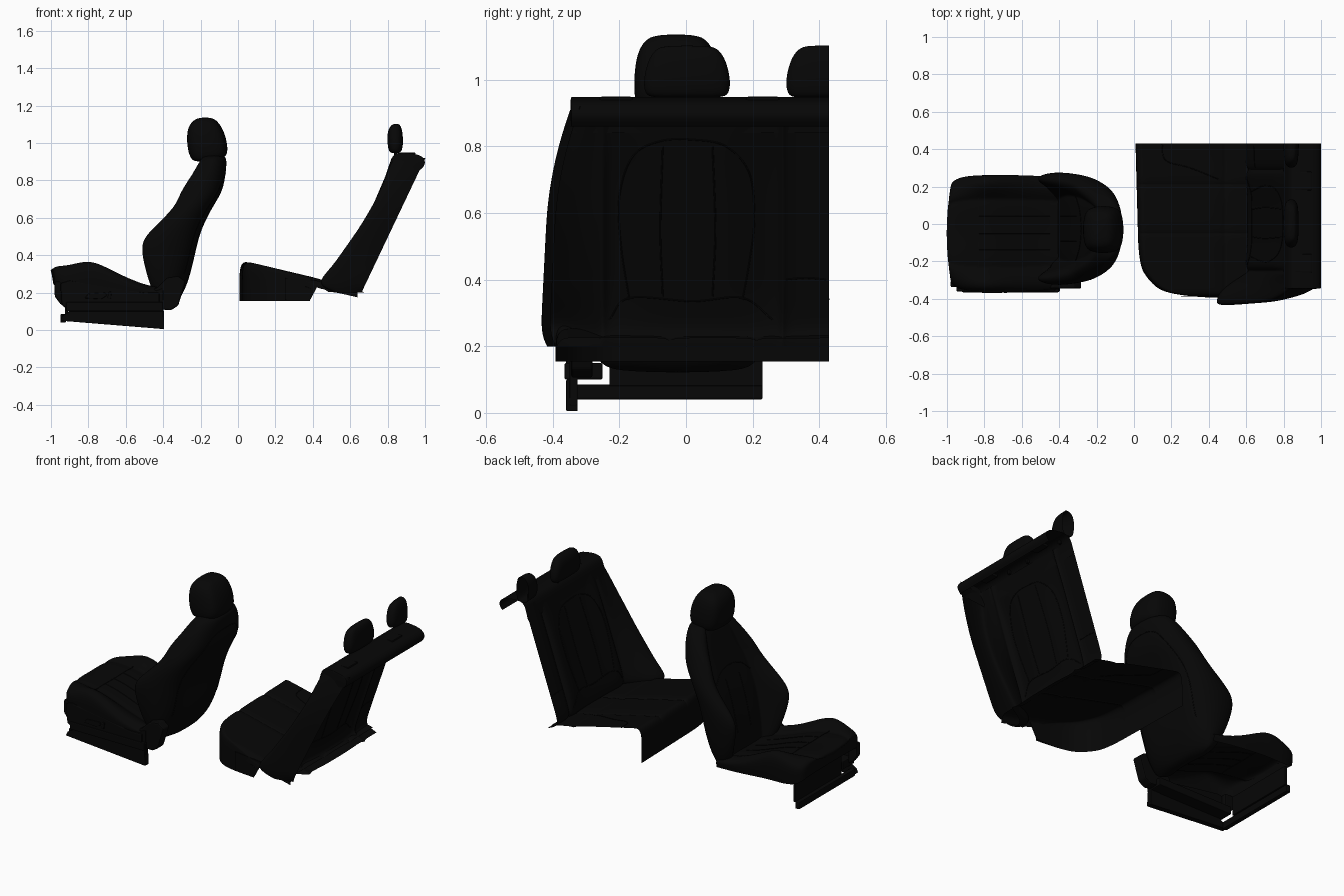
import bpy, bmesh, math
from mathutils import Vector
from mathutils.bvhtree import BVHTree

if "Cube" in bpy.data.objects:
    bpy.data.objects.remove(bpy.data.objects["Cube"])

mat = bpy.data.materials.new("black_leather")
mat.diffuse_color = (0.002, 0.002, 0.002, 1)
mat.use_nodes = True
mat.node_tree.nodes["Principled BSDF"].inputs["Base Color"].default_value = mat.diffuse_color


def finish(name, bm, sub=0, bevel=0):
    bmesh.ops.recalc_face_normals(bm, faces=bm.faces)
    me = bpy.data.meshes.new(name)
    bm.to_mesh(me)
    bm.free()
    ob = bpy.data.objects.new(name, me)
    bpy.context.collection.objects.link(ob)
    me.materials.append(mat)
    for p in me.polygons:
        p.use_smooth = sub > 0
    if sub:
        m = ob.modifiers.new("smooth", 'SUBSURF')
        m.levels = m.render_levels = sub
        m.boundary_smooth = 'PRESERVE_CORNERS'
    if bevel:
        m = ob.modifiers.new("bevel", 'BEVEL')
        m.width, m.segments = bevel, 2
    return ob


def loft(name, rows, closed=False, cap0=False, cap1=False, cut_y=None):
    bm = bmesh.new()
    vs = [[bm.verts.new(p) for p in r] for r in rows]
    n = len(vs[0])
    for a, b in zip(vs, vs[1:]):
        for i in range(n if closed else n - 1):
            j = (i + 1) % n
            bm.faces.new((a[i], a[j], b[j], b[i]))
    if cap0:
        bm.faces.new(vs[0])
    if cap1:
        bm.faces.new(vs[-1])
    if cut_y is not None:
        bmesh.ops.bisect_plane(bm, geom=bm.verts[:] + bm.edges[:] + bm.faces[:],
                               plane_co=(0, cut_y, 0), plane_no=(0, 1, 0), clear_outer=True)
    return finish(name, bm, 2)


def prism(name, pts, y0, y1, bevel=0.008):
    bm = bmesh.new()
    a = [bm.verts.new((x, y0, z)) for x, z in pts]
    b = [bm.verts.new((x, y1, z)) for x, z in pts]
    bm.faces.new(a)
    bm.faces.new(b)
    for i in range(len(pts)):
        j = (i + 1) % len(pts)
        bm.faces.new((a[i], a[j], b[j], b[i]))
    return finish(name, bm, 0, bevel)


def box(name, x0, x1, y0, y1, z0, z1, bevel=0.006):
    return prism(name, [(x0, z0), (x1, z0), (x1, z1), (x0, z1)], y0, y1, bevel)


def lerp(table, t):
    for (a, va), (b, vb) in zip(table, table[1:]):
        if t <= b:
            return va + (vb - va) * (t - a) / (b - a)
    return table[-1][1]


def seam(name, target, pts, axis):
    """Stitched piping projected onto a surface along an axis direction."""
    tree = BVHTree.FromObject(target, bpy.context.evaluated_depsgraph_get())
    P = [Vector(p) for p in pts]
    P = [2 * P[0] - P[1]] + P + [2 * P[-1] - P[-2]]
    path = []
    for k in range(1, len(P) - 2):
        a, b, c, d = P[k - 1:k + 3]
        for s in range(9):
            t = s / 8
            q = 0.5 * (2*b + (c - a)*t + (2*a - 5*b + 4*c - d)*t*t + (3*b - a - 3*c + d)*t**3)
            hit = tree.ray_cast(q - Vector(axis) * 3, Vector(axis))[0]
            if hit:
                path.append(hit)
    if len(path) < 2:
        return
    cu = bpy.data.curves.new(name, 'CURVE')
    cu.dimensions = '3D'
    cu.bevel_depth, cu.bevel_resolution = 0.0025, 1
    sp = cu.splines.new('POLY')
    sp.points.add(len(path) - 1)
    for p, q in zip(sp.points, path):
        p.co = (*q, 1)
    cu.materials.append(mat)
    bpy.context.collection.objects.link(bpy.data.objects.new(name, cu))


def headrest(name, levels, yc, cut_y=None):
    rows = []
    for z, x0, x1, w in levels:
        ring = []
        for i in range(12):
            a = math.tau * i / 12
            c, s = math.cos(a), math.sin(a)
            ring.append(((x0 + x1) / 2 + math.copysign(abs(c) ** 0.6, c) * (x1 - x0) / 2 * 1.04,
                         yc + math.copysign(abs(s) ** 0.6, s) * w * 1.04, z))
        rows.append(ring)
    return loft(name, rows, True, True, True, cut_y)


# ---- Front seat: cushion (open underneath, short skirt on the inner side) ----
YC = -0.05
rows = []
for x, w, zb, zc, z0, bow in [
        (-1.008, .25, .315, .315, .25, .02), (-.99, .28, .335, .33, .225, .02), (-.95, .30, .342, .335, .20, .015),
        (-.88, .31, .36, .33, .19, 0), (-.81, .314, .382, .32, .19, 0), (-.74, .314, .367, .305, .19, 0),
        (-.62, .314, .300, .26, .18, 0), (-.5, .31, .248, .215, .17, 0), (-.38, .295, .228, .19, .16, 0)]:
    half = [(w * .97, z0), (w, (z0 + zb) / 2), (w * .98, zb - .025), (w * .84, zb), (w * .64, zc + .012),
            (w * .58, zc - .006), (w * .5, zc + .004), (w * .25, zc + .003), (0, zc)]
    sec = half + [(-y, z) for y, z in half[-2::-1]]
    rows.append([(x + bow * (y / w) ** 2, YC + y, z) for y, z in sec])
cushion = loft("front_seat_cushion", rows, cap0=True)
for y in (-.14, -.05, .04):
    seam("front_cushion_seam", cushion, [(-.83, y, 0), (-.65, y, 0), (-.45, y, 0)], (0, 0, -1))
seam("front_cushion_cross_seam", cushion, [(-.83, -.24, 0), (-.83, -.05, 0), (-.83, .14, 0)], (0, 0, -1))

# ---- Front seat: backrest ----
YB = -0.025
rows = []
for z, xb, xc, xr, w in [(.12, -.41, -.40, -.35, .20), (.155, -.445, -.41, -.315, .25), (.25, -.49, -.40, -.265, .285),
                         (.40, -.535, -.37, -.23, .305), (.48, -.535, -.35, -.212, .31), (.55, -.468, -.33, -.19, .305),
                         (.66, -.345, -.29, -.135, .29), (.74, -.322, -.255, -.08, .26), (.84, -.245, -.22, -.064, .22),
                         (.91, -.205, -.19, -.058, .175), (.94, -.17, -.165, -.072, .14)]:
    half = [(0, xr), (w * .5, xr - .004), (w * .85, xr - .035), (w, xr + (xb - xr) * .5), (w * .95, xb + .03),
            (w * .82, xb), (w * .62, xc - .012), (w * .57, xc + .005), (w * .5, xc - .004), (0, xc)]
    sec = half + [(-y, x) for y, x in half[-2:0:-1]]
    rows.append([(x, YB + y, z) for y, x in sec])
back = loft("front_seat_backrest", rows, True, True, True)
for y in (-.09, .04):
    seam("front_back_seam", back, [(0, y, .3), (0, y, .45), (0, y, .62)], (1, 0, 0))
seam("front_shoulder_seam", back, [(0, YB - .17, .6), (0, YB - .1, .66), (0, YB, .68), (0, YB + .1, .66),
                                   (0, YB + .17, .6)], (1, 0, 0))
seam("front_back_panel_seam", back, [(0, YB - .22, .3), (0, YB - .22, .6), (0, YB - .13, .8), (0, YB, .84),
                                     (0, YB + .13, .8), (0, YB + .22, .6), (0, YB + .22, .3)], (-1, 0, 0))

# ---- Front seat: headrest, side trim, controls, base ----
headrest("front_headrest", [(.90, -.23, -.15, .09), (.915, -.25, -.07, .115), (.96, -.268, -.052, .126),
                            (1.05, -.274, -.07, .122), (1.105, -.257, -.10, .105), (1.138, -.215, -.135, .07)], -.03)
prism("front_side_trim", [(-.945, .16), (-.95, .25), (-.9, .265), (-.7, .235), (-.5, .2), (-.42, .2), (-.42, .11),
                          (-.9, .105), (-.94, .13)], -.36, -.335)
prism("front_trim_corner", [(-.98, .18), (-.98, .26), (-.92, .26), (-.92, .12), (-.95, .14)], -.338, -.30)
prism("front_hinge_cover", [(-.5, .12), (-.5, .19), (-.43, .23), (-.38, .28), (-.32, .29), (-.28, .26),
                            (-.32, .13), (-.36, .105)], -.345, -.28)
prism("seat_control_switch", [(-.82, .17), (-.8, .195), (-.71, .2), (-.7, .185), (-.73, .165)], -.368, -.355, .004)
prism("seat_tilt_switch", [(-.70, .165), (-.69, .205), (-.675, .205), (-.68, .165)], -.368, -.355, .004)
prism("rail_cover", [(-.95, .05), (-.94, .075), (-.9, .10), (-.4, .10), (-.395, .005)], -.36, -.325, .004)
prism("hinge_foot", [(-.47, .1), (-.46, .2), (-.4, .225), (-.395, .02)], -.35, -.325, .004)
box("rail_carrier", -.92, -.40, -.365, -.25, .10, .15)
box("front_base_lip", -.95, -.92, -.33, .23, .04, .085)
box("front_base_plate", -.925, -.91, -.23, .23, .08, .2, .003)

# ---- Rear bench: cushion (open underneath and at the cut side) ----
rows = []
front_edge = [(-.39, .35), (-.385, .26), (-.37, .18), (-.34, .115), (-.27, .055), (-.2, .025), (.43, .008)]
for y, dip in [(-.392, .05), (-.388, .02), (-.37, 0), (-.34, 0), (-.27, 0), (-.22, 0), (-.12, 0), (-.057, 0), (-.05, .012),
               (-.043, 0), (.08, 0), (.205, 0), (.212, .012), (.219, 0), (.32, .002), (.43, 0)]:
    xf = lerp(front_edge, y)
    top = lambda x: .362 - .237 * max(0, x - .06) - dip
    xs = [xf + .022, xf + .05] + [xf + .05 + (.47 - xf - .05) * t for t in (.33, .66, 1)] + [.485, .5, .64]
    zs = [top(x) for x in xs]
    zs[0] += .004
    zs[-3] -= .012
    rows.append([(xf, y, .155), (xf, y, .24), (xf, y, top(xf) - .025)] + [(x, y, z) for x, z in zip(xs, zs)])
bench = loft("bench_cushion", rows)
prism("bench_cushion_side", [(.25, .16), (.25, .28), (.44, .262), (.385, .16)], -.388, -.384, 0)
seam("bench_cushion_seam", bench, [(.15, .43, 0), (.17, .34, 0), (.3, .3, 0), (.45, .24, 0)], (0, 0, -1))

# ---- Rear bench: backrest shell (open behind, lower edge curls back) ----
rows = []
for z, xbol, yo in [(.20, .52, .42), (.225, .455, .432), (.262, .425, .438), (.34, .50, .434), (.42, .555, .43),
                    (.52, .627, .425), (.62, .69, .42), (.73, .75, .403), (.83, .79, .378), (.92, .825, .347)]:
    xm = .60 + (z - .25) * .345
    if z < .23:
        xm = .675 if z < .21 else .61
    xr = .66 + (z - .2) * .475
    k = .02 if z in (.34, .42, .52, .62, .73) else .008
    rows.append([(x, y, z) for x, y in [
        (xr, -yo + .03), ((xr + xbol) / 2, -yo + .006), (xbol + .012, -yo), (xbol, -yo + .015), (xbol + .012, -yo + .08),
        (xm - .01, -.265), (xm + .008, -.25), (xm - k, -.235), (xm - k, -.19), (xm, -.1), (xm, .02), (xm, .14),
        (xm - k, .23), (xm - k, .28), (xm + .012, .29), (xm - .008, .30), (xm - .01, .36), (xm - .01, .43)]])
panel = loft("bench_backrest", rows)
arch = [(-.17, .34), (-.195, .5), (-.20, .65), (-.16, .77), (-.08, .815), (.02, .82), (.12, .80), (.19, .72),
        (.205, .58), (.19, .45), (.17, .34)]
seam("bench_arch_seam", panel, [(0, y, z) for y, z in arch], (1, 0, 0))
seam("bench_lower_seam", panel, [(0, -.23, .28), (0, -.17, .345), (0, .02, .335), (0, .17, .345), (0, .26, .28)], (1, 0, 0))
seam("bench_armrest_seam", panel, [(0, .3, .4), (0, .36, .405), (0, .42, .4)], (1, 0, 0))
for y in (-.07, .08):
    seam("bench_back_seam", panel, [(0, y, .35), (0, y * 1.1, .55), (0, y, .8)], (1, 0, 0))

# ---- Rear bench: top rail, headrests ----
rail = [(.80, .84), (.815, .90), (.83, .94), (.87, .952), (.95, .942), (.99, .928), (1.006, .89), (.98, .86)]
loft("bench_top_rail", [[(x, y, z) for x, z in rail] for y in (-.347, -.343, -.33, -.1, .2, .43)], cap0=True)
for y in (-.21, .23):
    box("latch_bezel", .86, .95, y - .05, y + .05, .93, .949)
small = [(.945, .82, .86, .105), (.957, .807, .875, .125), (1.0, .80, .882, .13), (1.06, .80, .878, .115),
         (1.09, .815, .87, .095), (1.103, .832, .858, .07)]
headrest("bench_headrest", small, .003)
headrest("bench_middle_headrest", small, .43, .43)
for y in (-.08, .08, .36):
    box("headrest_post", .835, .85, y - .008, y + .008, .92, .97, .003)
